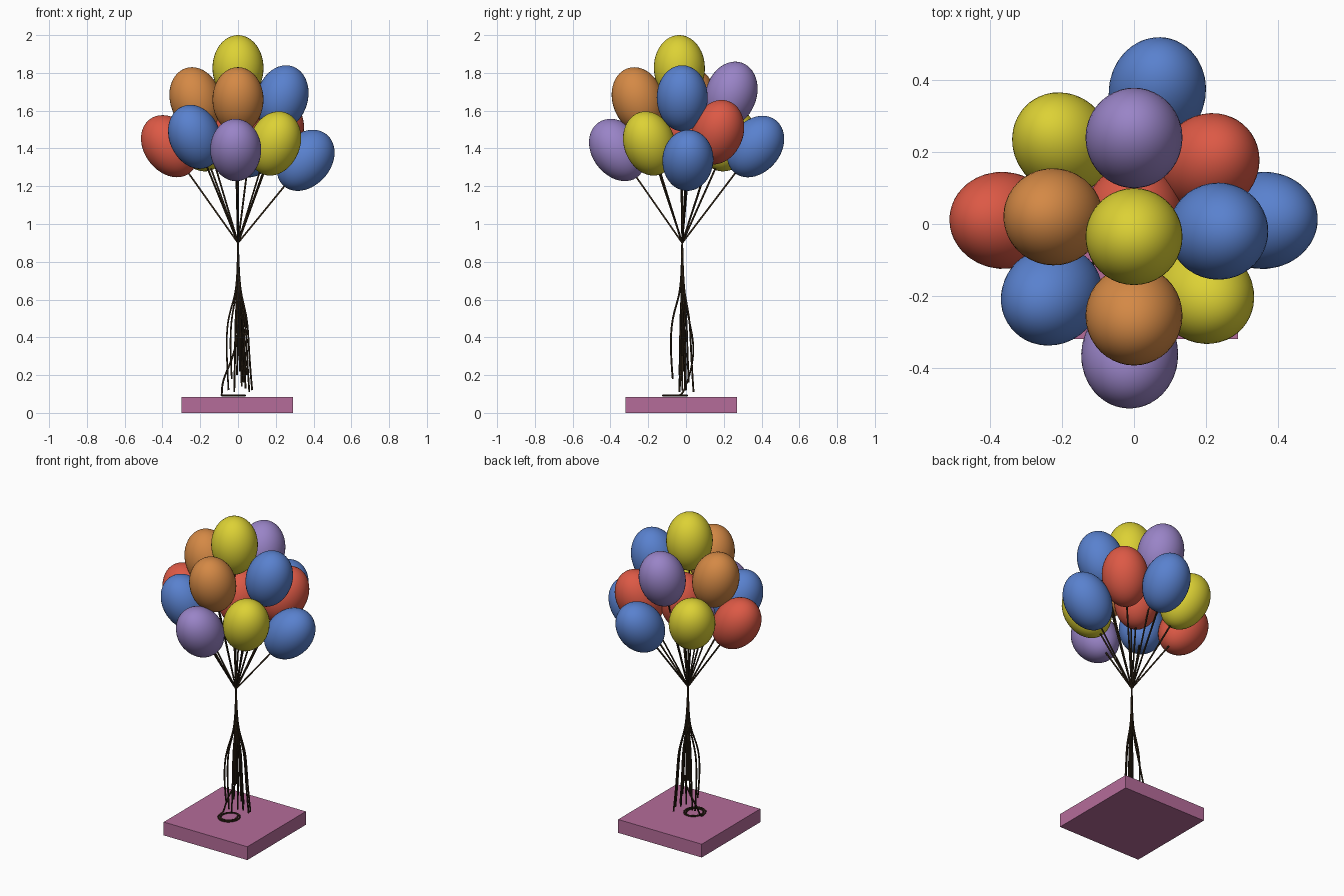
import bpy, math
from mathutils import Vector

if "Cube" in bpy.data.objects:
    bpy.data.objects.remove(bpy.data.objects["Cube"])

def material(name, rgb):
    m = bpy.data.materials.new(name)
    m.diffuse_color = (*rgb, 1)
    m.use_nodes = True
    m.node_tree.nodes["Principled BSDF"].inputs["Base Color"].default_value = m.diffuse_color
    return m

M = {
    "yellow": material("yellow", (0.72, 0.64, 0.035)),
    "orange": material("orange", (0.66, 0.25, 0.06)),
    "blue": material("blue", (0.10, 0.22, 0.62)),
    "purple": material("purple", (0.32, 0.23, 0.57)),
    "red": material("red", (0.72, 0.10, 0.06)),
}
STRING = material("string", (0.03, 0.018, 0.008))
PINK = material("pink", (0.46, 0.15, 0.32))

KNOT = Vector((0, -0.02, 0.9))
R, UP, DOWN = 0.135, 0.173, 0.182   # balloon radius, upper and lower half heights

# Weight plate
bpy.ops.mesh.primitive_cube_add(size=1, location=(-0.005, -0.025, 0.0425))
base = bpy.context.object
base.name = "base_weight"
base.scale = (0.59, 0.59, 0.085)
base.data.materials.append(PINK)

def balloon(i, colour, pos):
    """Slightly egg-shaped balloon with its axis pointing away from the knot."""
    pos = Vector(pos)
    axis = (pos - KNOT).normalized()
    bpy.ops.mesh.primitive_uv_sphere_add(segments=40, ring_count=24, radius=1)
    o = bpy.context.object
    o.name = f"balloon_{colour}_{i}"
    for v in o.data.vertices:
        z = v.co.z
        v.co = (v.co.x * R, v.co.y * R, z * (UP if z > 0 else DOWN))
    o.location = pos
    o.rotation_mode = 'QUATERNION'
    o.rotation_quaternion = axis.to_track_quat('Z', 'Y')
    o.data.materials.append(M[colour])
    bpy.ops.object.shade_smooth()
    return pos - axis * (DOWN - 0.01)

def tube(name, points, nurbs=True):
    c = bpy.data.curves.new(name, 'CURVE')
    c.dimensions = '3D'
    c.bevel_depth = 0.005
    c.bevel_resolution = 1
    c.use_fill_caps = True
    s = c.splines.new('NURBS' if nurbs else 'POLY')
    s.points.add(len(points) - 1)
    for p, co in zip(s.points, points):
        p.co = (*co, 1)
    if nurbs:
        s.order_u = 4
        s.use_endpoint_u = True
        s.resolution_u = 5
    c.materials.append(STRING)
    o = bpy.data.objects.new(name, c)
    bpy.context.collection.objects.link(o)

BALLOONS = [
    ("yellow", (0, -0.035, 1.827)),
    ("orange", (0, -0.255, 1.66)),
    ("orange", (-0.225, 0.02, 1.66)),
    ("blue", (0.235, -0.02, 1.67)),
    ("purple", (0, 0.24, 1.69)),
    ("red", (0.21, 0.17, 1.49)),
    ("blue", (0.36, 0.01, 1.34)),
    ("yellow", (0.195, -0.195, 1.43)),
    ("purple", (-0.012, -0.365, 1.395)),
    ("blue", (-0.23, -0.2, 1.465)),
    ("red", (-0.365, 0.01, 1.415)),
    ("yellow", (-0.2, 0.225, 1.45)),
    ("blue", (0.065, 0.37, 1.413)),
    ("red", (0, 0.03, 1.47)),
]

# Free ends of the strings below the knot
TAILS = [
    (0.075, 0.0, 0.12), (-0.05, -0.02, 0.12), (-0.033, -0.07, 0.18),
    (0.06, 0.04, 0.11), (0.04, -0.005, 0.13), (0.02, -0.03, 0.14),
    (-0.005, -0.035, 0.2), (0.01, -0.01, 0.22), (0.03, 0.015, 0.16),
    (-0.02, -0.035, 0.11), (0.045, -0.03, 0.2), (0.0, -0.02, 0.3),
    (0.025, 0.0, 0.25),
]

for i, (colour, pos) in enumerate(BALLOONS):
    neck = balloon(i + 1, colour, pos)
    tube(f"upper_string_{i + 1}", [neck, KNOT], nurbs=False)

for i, (x, y, z) in enumerate(TAILS):
    bow = 1.25 if i in (1, 2) else 0.75
    tube(f"lower_string_{i + 1}", [
        KNOT,
        (x * 0.05, -0.02 + (y + 0.02) * 0.05, 0.76),
        (x * 0.15, -0.02 + (y + 0.02) * 0.15, 0.62),
        (x * bow, -0.02 + (y + 0.02) * bow, 0.5),
        (x * bow, -0.02 + (y + 0.02) * bow, 0.32),
        (x, y, z)])

# Longest string coils on the plate
coil = [KNOT, (0, -0.02, 0.7), (0, 0.0, 0.55), (0.0, 0.04, 0.4),
        (-0.03, 0.04, 0.28), (-0.085, 0.01, 0.17), (-0.085, -0.02, 0.095)]
for k in range(16):
    a = math.radians(170 + k * 40)
    r = 0.07 - 0.0015 * k
    coil.append((-0.02 + r * math.cos(a), -0.055 + 1.1 * r * math.sin(a), 0.092))
tube("coiled_string", coil)
